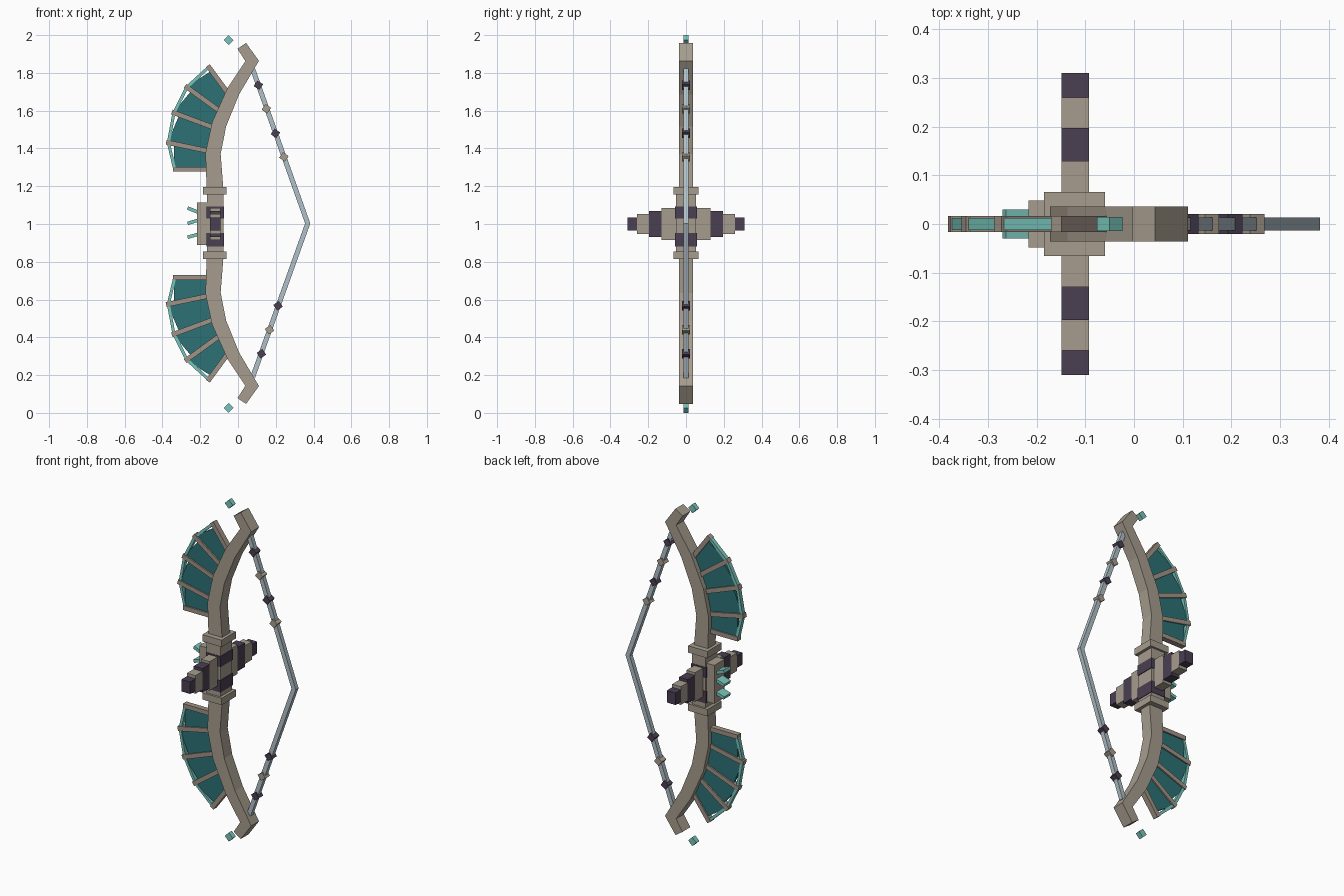
import bpy
import bmesh
from math import sin, cos, radians
from mathutils import Vector

cube = bpy.data.objects.get("Cube")
if cube:
    bpy.data.objects.remove(cube, do_unlink=True)


def material(name, r, g, b):
    m = bpy.data.materials.new(name)
    m.use_nodes = True
    m.diffuse_color = (r, g, b, 1)
    m.node_tree.nodes["Principled BSDF"].inputs["Base Color"].default_value = (r, g, b, 1)
    return m


BEIGE = material("weathered beige", .38, .335, .27)
TAUPE = material("rib taupe", .35, .29, .24)
PURPLE = material("dark purple", .07, .05, .085)
TEAL = material("deep teal", .025, .165, .18)
MINT = material("pale teal", .19, .56, .49)
STRING = material("string grey blue", .44, .53, .58)


def prism(name, outline, half_depth, mat, y=0):
    """Extrude an x/z outline along y."""
    bm = bmesh.new()
    a = [bm.verts.new((x, y - half_depth, z)) for x, z in outline]
    b = [bm.verts.new((x, y + half_depth, z)) for x, z in outline]
    n = len(a)
    # quads across a ribbon keep concave outlines clean
    for i in range(n // 2 - 1):
        j = n - 1 - i
        bm.faces.new((a[i], a[i + 1], a[j - 1], a[j]))
        bm.faces.new((b[j], b[j - 1], b[i + 1], b[i]))
    for i in range(n):
        k = (i + 1) % n
        bm.faces.new((a[k], a[i], b[i], b[k]))
    bmesh.ops.recalc_face_normals(bm, faces=bm.faces[:])
    mesh = bpy.data.meshes.new(name)
    bm.to_mesh(mesh)
    bm.free()
    mesh.materials.append(mat)
    ob = bpy.data.objects.new(name, mesh)
    bpy.context.collection.objects.link(ob)
    return ob


def ribbon(name, path, widths, half_depth, mat, y=0):
    """Mitred bar that follows a path in the x/z plane."""
    pts = [Vector(p) for p in path]
    left, right = [], []
    for i, p in enumerate(pts):
        d1 = (p - pts[max(i - 1, 0)]).normalized()
        d2 = (pts[min(i + 1, len(pts) - 1)] - p).normalized()
        d = (d1 + d2).normalized()
        edge = d1 if d1.length else d2
        normal = Vector((-d.y, d.x))
        w = widths[i] if isinstance(widths, list) else widths
        off = normal * w / 2 / max(d.dot(edge), .3)
        left.append(p + off)
        right.append(p - off)
    return prism(name, left + right[::-1], half_depth, mat, y)


def block(name, x0, x1, z0, z1, half_depth, mat, y=0):
    return prism(name, [(x0, z0), (x1, z0), (x1, z1), (x0, z1)], half_depth, mat, y)


def diamond(name, x, z, size, half_depth, mat, angle):
    r = size / 2 ** .5
    pts = [(x + r * cos(radians(angle + k * 90)), z + r * sin(radians(angle + k * 90))) for k in range(4)]
    return prism(name, pts, half_depth, mat)


# Limb path and fan ribs, with z measured from the grip centre
LIMB = [(.02, .94), (.075, .86), (-.025, .70), (-.10, .525), (-.132, .37), (-.12, .15)]
LIMB_WIDTH = [.055, .06, .07, .077, .08, .09]
RIBS = [((-.345, .287), (-.15, .287)), ((-.38, .43), (-.15, .382)), ((-.35, .59), (-.13, .508)),
        ((-.28, .728), (-.09, .59)), ((-.16, .835), (-.05, .685))]

for side, s in (("upper", 1), ("lower", -1)):
    def flip(points):
        return [(x, 1.003 + s * z) for x, z in points]

    ribbon(side + "_limb", flip(LIMB), LIMB_WIDTH, .036, BEIGE)

    # Fan of ribs, panels and edge strips
    ribs = [tuple(Vector(p) for p in flip(r)) for r in RIBS]
    for i, rib in enumerate(ribs):
        ribbon(f"{side}_rib_{i + 1}", rib, .026, .016, TAUPE)
    for i, (low, high) in enumerate(zip(ribs, ribs[1:])):
        panel = [low[0].lerp(low[1], .03), low[1], high[1], high[0].lerp(high[1], .18)]
        prism(f"{side}_fan_panel_{i + 1}", panel, .008, TEAL)
        ribbon(f"{side}_fan_edge_{i + 1}", [low[0].lerp(low[1], .05), high[0].lerp(high[1], .05)],
               .016, .012, MINT)

    # Collar around the grip end and floating tip gem
    block(side + "_collar", -.185, -.06, 1.005 + s * .15, 1.005 + s * .19, .066, BEIGE)
    diamond(side + "_tip_gem", -.05, 1 + s * .974, .037, .014, MINT, 0)

# Grip with wrapped bands
block("grip", -.165, -.077, .855, 1.157, .054, BEIGE)
for name, z0, z1 in (("lower", .882, .952), ("upper", 1.03, 1.092)):
    block(name + "_grip_band", -.168, -.073, z0, z1, .057, PURPLE)
block("back_plate", -.217, -.16, .89, 1.115, .048, BEIGE)

# Three spikes on the back plate
for i, (z0, z1) in enumerate(((1.085, 1.06), (1.003, 1.022), (.93, .947))):
    ribbon(f"spike_{i + 1}", [(-.267, z0), (-.18, z1 + (z1 - z0) * .4)], .018, .03, MINT)

# Stepped crossbar, alternating in colour
STEPS = [(.04, .13, .085, BEIGE), (.13, .197, .07, PURPLE), (.197, .26, .053, BEIGE), (.26, .31, .035, PURPLE)]
for side, s in (("front", -1), ("rear", 1)):
    for i, (y0, y1, h, mat) in enumerate(STEPS):
        block(f"{side}_crossbar_{i + 1}", -.149, -.093, 1 - h, 1 + h, (y1 - y0) / 2, mat, s * (y0 + y1) / 2)

# Drawn string and its beads
ribbon("bow_string", [(.078, 1.82), (.369, 1.003), (.078, .19)], .026, .013, STRING)
BEADS = [(.108, 1.735), (.15, 1.61), (.198, 1.48), (.243, 1.355), (.124, .313), (.167, .44), (.212, .567)]
for i, (x, z) in enumerate(BEADS):
    odd = i in (1, 3, 5)
    diamond(f"string_bead_{i + 1}", x, z, .036, .021, BEIGE if odd else PURPLE, 10 if z > 1 else -10)
